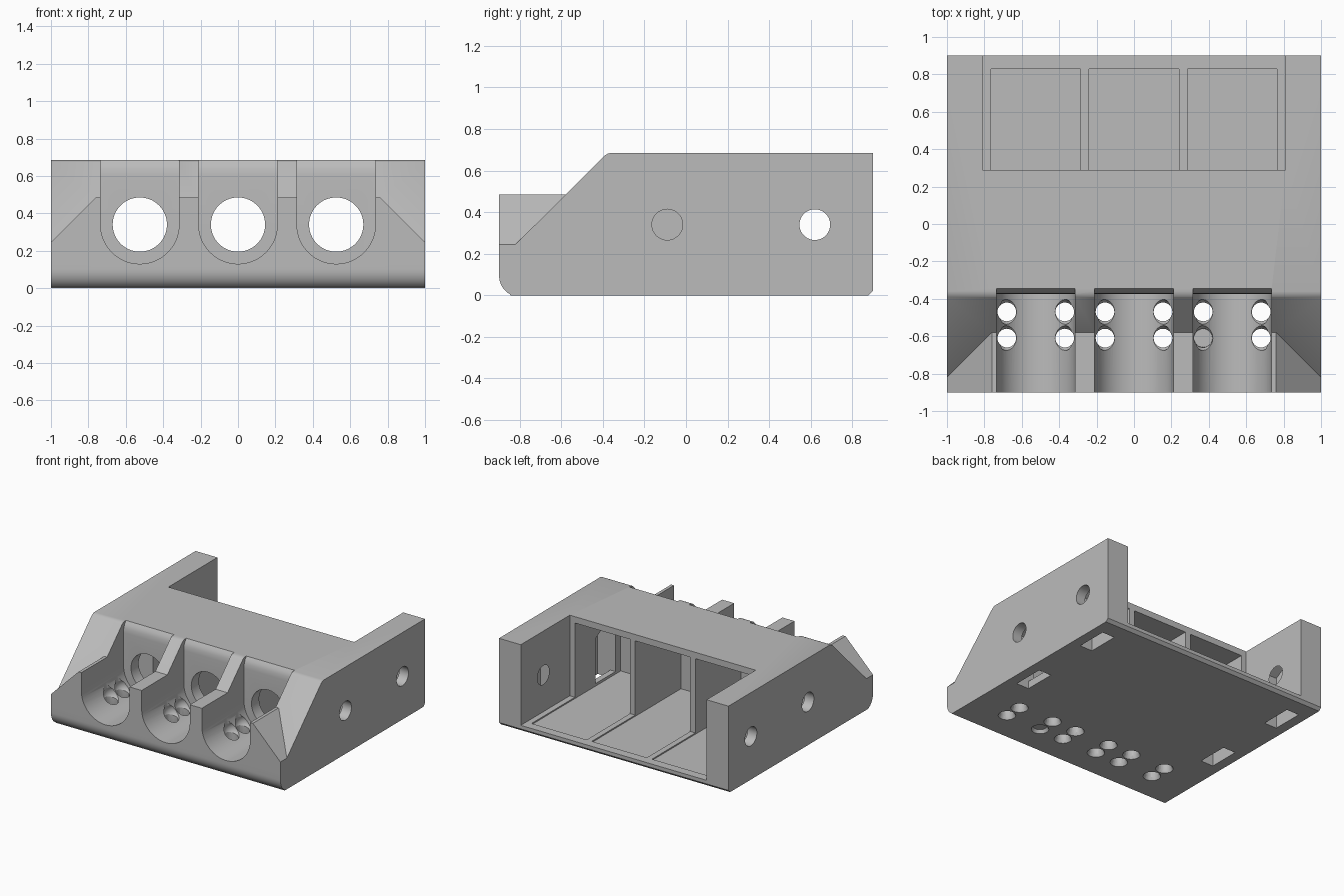
import bpy, bmesh, math
from mathutils import Vector, Matrix

if "Cube" in bpy.data.objects:
    bpy.data.objects.remove(bpy.data.objects["Cube"])

grey = bpy.data.materials.new("plain grey")
grey.diffuse_color = (0.5, 0.5, 0.5, 1)
grey.use_nodes = True
grey.node_tree.nodes["Principled BSDF"].inputs["Base Color"].default_value = grey.diffuse_color


def finish(bm, name):
    bmesh.ops.recalc_face_normals(bm, faces=bm.faces)
    me = bpy.data.meshes.new(name)
    bm.to_mesh(me)
    bm.free()
    ob = bpy.data.objects.new(name, me)
    bpy.context.collection.objects.link(ob)
    return ob


def prism(name, profile, axis, lo, hi):
    """Extrude a profile: (y, z) along x, or (x, z) along y."""
    bm = bmesh.new()
    if axis == 'x':
        pts, move = [(lo, a, b) for a, b in profile], (hi - lo, 0, 0)
    else:
        pts, move = [(a, lo, b) for a, b in profile], (0, hi - lo, 0)
    face = bm.faces.new([bm.verts.new(p) for p in pts])
    geo = bmesh.ops.extrude_face_region(bm, geom=[face])['geom']
    bmesh.ops.translate(bm, verts=[g for g in geo if isinstance(g, bmesh.types.BMVert)], vec=move)
    return finish(bm, name)


def box(name, x0, x1, y0, y1, z0, z1):
    return prism(name, [(y0, z0), (y1, z0), (y1, z1), (y0, z1)], 'x', x0, x1)


def rod(name, start, end, r1, r2=None, n=40):
    a, b = Vector(start), Vector(end)
    rot = Vector((0, 0, 1)).rotation_difference(b - a).to_matrix().to_4x4()
    bm = bmesh.new()
    bmesh.ops.create_cone(bm, cap_ends=True, segments=n, radius1=r1, radius2=r2 or r1,
                          depth=(b - a).length, matrix=Matrix.Translation((a + b) / 2) @ rot)
    return finish(bm, name)


def ball(name, pos, r):
    bm = bmesh.new()
    bmesh.ops.create_uvsphere(bm, u_segments=24, v_segments=14, radius=r,
                              matrix=Matrix.Translation(pos))
    return finish(bm, name)


def combine(body, tool, op='DIFFERENCE'):
    mod = body.modifiers.new("cut", 'BOOLEAN')
    mod.operation, mod.object, mod.solver = op, tool, 'EXACT'
    deps = bpy.context.evaluated_depsgraph_get()
    me = bpy.data.meshes.new_from_object(body.evaluated_get(deps))
    body.modifiers.clear()
    body.data = me
    bpy.data.objects.remove(tool)


def arc(cx, cz, rx, rz, a0, a1, n):
    return [(cx + rx * math.cos(math.radians(a0 + (a1 - a0) * i / n)),
             cz + rz * math.sin(math.radians(a0 + (a1 - a0) * i / n))) for i in range(n + 1)]


# Main housing: sloped front, rounded lower front edge, softened top edge
side = arc(-0.82, 0.1, 0.08, 0.1, 180, 250, 8) + [
    (-0.845, 0), (0.878, 0), (0.9, 0.022), (0.9, 0.685),
    (-0.36, 0.685), (-0.375, 0.682), (-0.39, 0.674), (-0.82, 0.245), (-0.9, 0.245)]
body = prism("housing", side, 'x', -1, 1)

# Front shelf with chamfered ends
shelf = [(-1, 0.15), (1, 0.15), (1, 0.245), (0.76, 0.485), (-0.76, 0.485), (-1, 0.245)]
combine(body, prism("shelf", shelf, 'y', -0.9, -0.45), 'UNION')

# Open bay at the back
combine(body, box("bay", -0.81, 0.81, 0.29, 1.0, 0.05, 0.8))

for cx in (-0.525, 0, 0.525):
    # Compartment running under the top, with a shallow floor tray
    combine(body, box("compartment", cx - 0.24, cx + 0.24, -0.28, 0.4, 0.04, 0.635))
    combine(body, box("tray", cx - 0.24, cx + 0.24, -0.2, 0.83, 0.04, 0.2))
    # U-shaped front channel and its rounded top edge
    u = arc(cx, 0.34, 0.21, 0.21, 180, 360, 40) + [(cx + 0.21, 0.8), (cx - 0.21, 0.8)]
    combine(body, prism("channel", u, 'y', -1.0, -0.375))
    lip = [(-0.45, 0.6), (-0.375, 0.6), (-0.372, 0.635), (-0.362, 0.662), (-0.345, 0.685),
           (-0.345, 0.8), (-0.45, 0.8)]
    combine(body, prism("channel_lip", lip, 'x', cx - 0.21, cx + 0.21))
    # Round port into the compartment
    combine(body, rod("port", (cx, -0.5, 0.34), (cx, -0.1, 0.34), 0.145, n=64))
    # Vertical tie holes, eased at both ends
    for dx in (-1, 1):
        for y in (-0.61, -0.47):
            x = cx + dx * 0.155
            combine(body, ball("hole_scoop", (cx + dx * 0.143, y, 0.215), 0.07))
            combine(body, rod("tie_hole", (x, y, -0.1), (x, y, 0.9), 0.05, n=32))
            combine(body, rod("hole_flare", (x, y, -0.01), (x, y, 0.025), 0.069, 0.049, n=32))

# Side screw holes with nut slots open to the underside
for s in (-1, 1):
    for y in (-0.09, 0.62):
        combine(body, rod("screw_hole", (s * 0.7, y, 0.34), (s * 1.1, y, 0.34), 0.074))
        nut = [(y - 0.125, -0.1), (y + 0.125, -0.1), (y + 0.125, 0.412),
               (y, 0.484), (y - 0.125, 0.412)]
        inner = 0.81 if y > 0 else 0.76
        xs = sorted((s * inner, s * 0.92))
        if y < 0:
            # Keep the underside slot the same width as the rear one
            top = [(a, max(b, 0.06)) for a, b in nut]
            combine(body, prism("nut_opening", top, 'x', *xs))
            xs = sorted((s * 0.81, s * 0.92))
        combine(body, prism("nut_slot", nut, 'x', *xs))

body.data.materials.clear()
body.data.materials.append(grey)
for p in body.data.polygons:
    p.material_index = 0
bpy.context.view_layer.objects.active = body
body.select_set(True)
bpy.ops.object.shade_smooth_by_angle(angle=math.radians(30))
